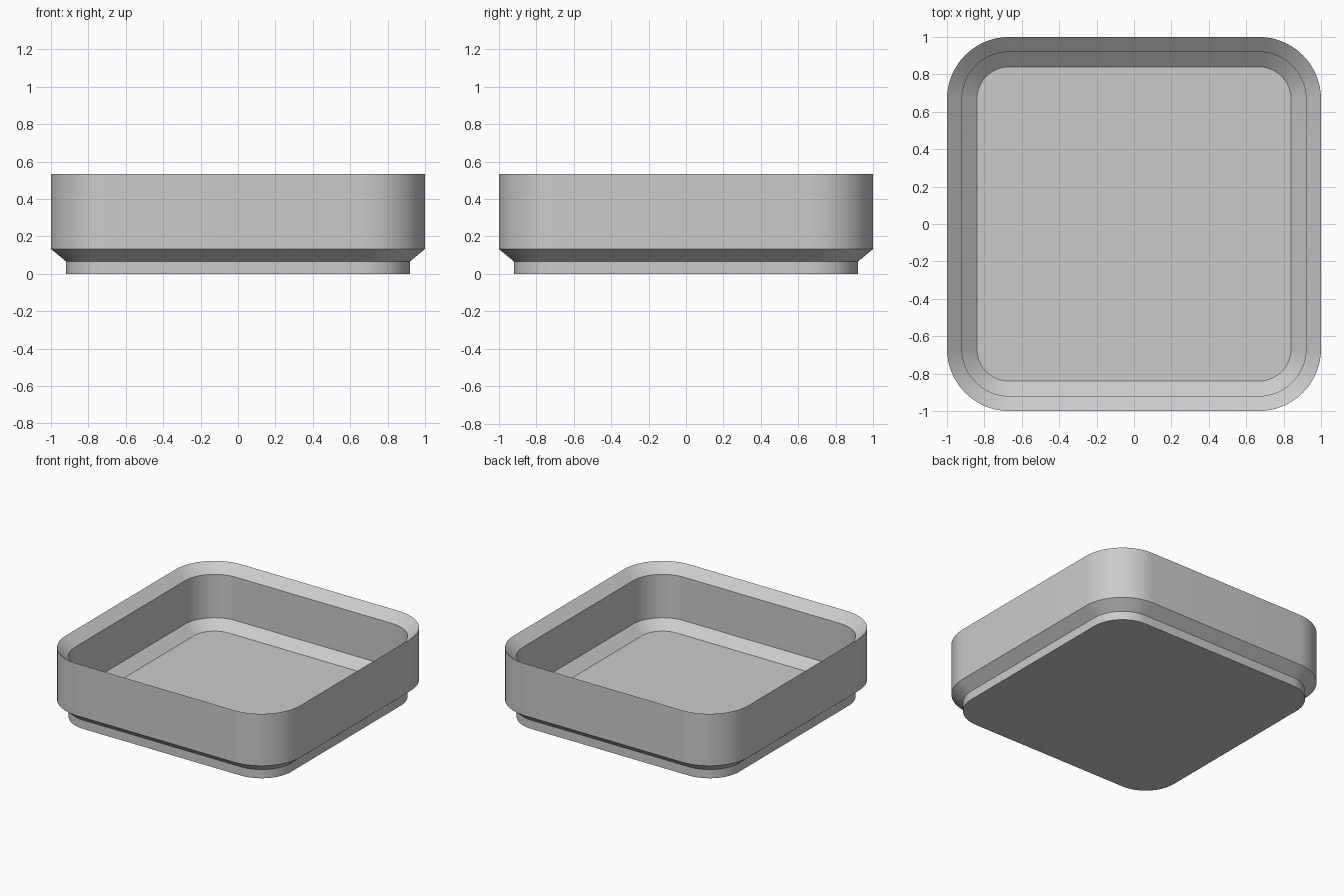
import bpy
import bmesh
from math import radians, sin, cos

# Remove the default cube
if "Cube" in bpy.data.objects:
    bpy.data.objects.remove(bpy.data.objects["Cube"], do_unlink=True)

CORNER = 0.667      # centre of each rounded corner
SEGMENTS = 16       # steps per corner

# Wall section as (half width, height): up the outside, over the rim, down inside
PROFILE = [(0.92, 0.0), (0.92, 0.067), (1.0, 0.133), (1.0, 0.533),
           (0.92, 0.467), (0.92, 0.133), (0.84, 0.067)]


def make_material(name, colour):
    mat = bpy.data.materials.new(name)
    mat.use_nodes = True
    mat.diffuse_color = colour
    mat.node_tree.nodes["Principled BSDF"].inputs["Base Color"].default_value = colour
    return mat


def rounded_square(bm, half, z):
    """Ring of vertices with concentric rounded corners."""
    radius = half - CORNER
    ring = []
    for quarter, (sx, sy) in enumerate([(1, 1), (-1, 1), (-1, -1), (1, -1)]):
        for i in range(SEGMENTS + 1):
            a = radians(90 * (quarter + i / SEGMENTS))
            ring.append(bm.verts.new((sx * CORNER + radius * cos(a),
                                      sy * CORNER + radius * sin(a), z)))
    return ring


# Stackable tray: loft the section around the rounded square
bm = bmesh.new()
rings = [rounded_square(bm, half, z) for half, z in PROFILE]
for low, high in zip(rings, rings[1:]):
    for i in range(len(low)):
        j = (i + 1) % len(low)
        bm.faces.new((low[i], low[j], high[j], high[i]))

# Underside and inner floor
bm.faces.new(rings[0][::-1])
bm.faces.new(rings[-1])
bmesh.ops.recalc_face_normals(bm, faces=bm.faces[:])

mesh = bpy.data.meshes.new("stackable_tray")
bm.to_mesh(mesh)
bm.free()
mesh.materials.append(make_material("light grey", (0.6, 0.6, 0.6, 1.0)))
tray = bpy.data.objects.new("stackable_tray", mesh)
bpy.context.collection.objects.link(tray)

# Smooth the corners, keep the chamfer edges sharp
bpy.ops.object.select_all(action="DESELECT")
tray.select_set(True)
bpy.context.view_layer.objects.active = tray
bpy.ops.object.shade_smooth_by_angle(angle=radians(25))
